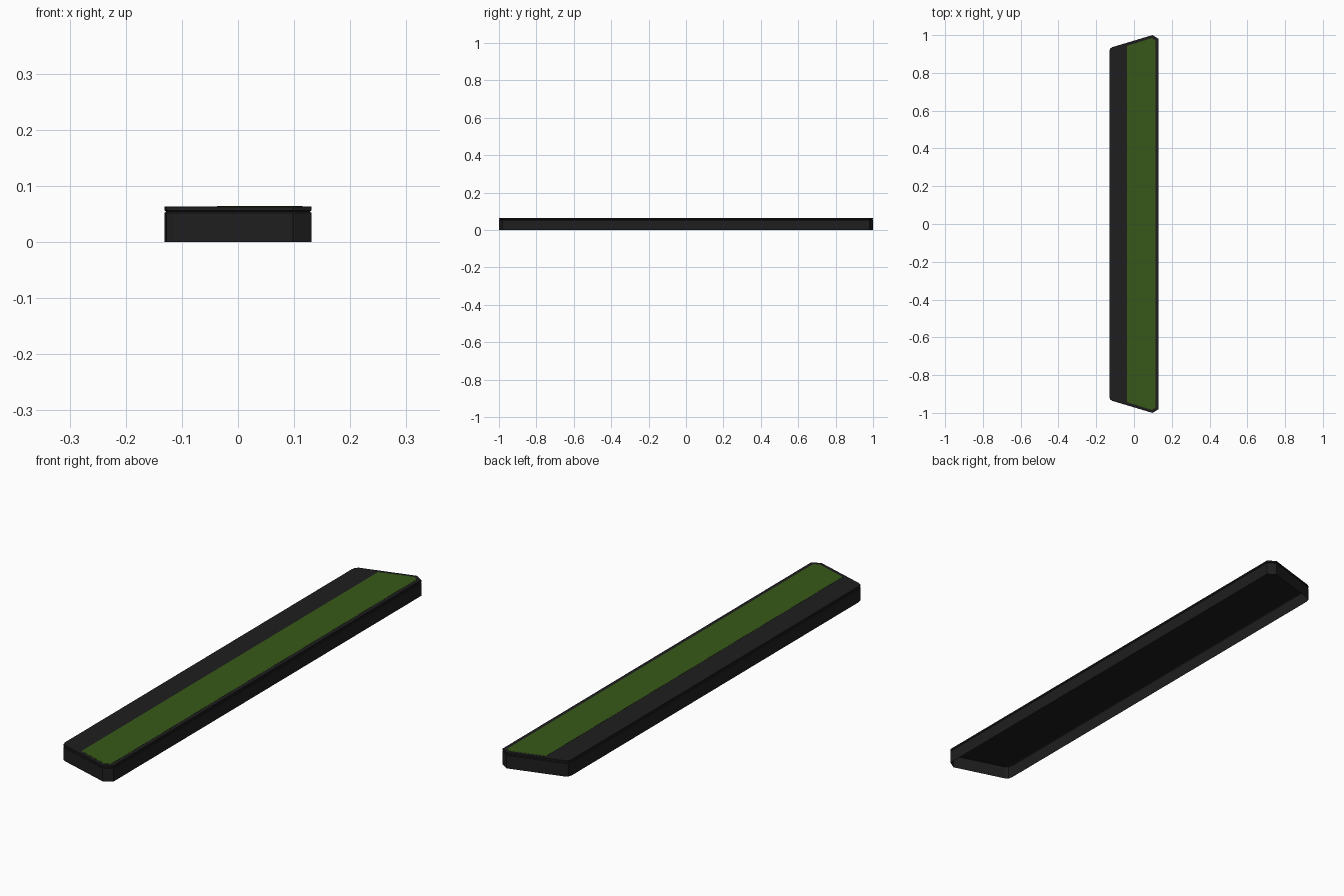
import bpy, bmesh

if "Cube" in bpy.data.objects:
    bpy.data.objects.remove(bpy.data.objects["Cube"])

# Half outline (y > 0) of the tapered plank, left to right
HALF = [(-0.131, 0.912), (-0.127, 0.928), (-0.116, 0.936), (0.098, 1.0), (0.131, 0.98)]
# Half outline of the green strip
STRIP = [(-0.037, 0.943), (0.094, 0.984), (0.115, 0.971)]


def material(name, color):
    m = bpy.data.materials.new(name)
    m.diffuse_color = (*color, 1)
    m.use_nodes = True
    m.node_tree.nodes["Principled BSDF"].inputs["Base Color"].default_value = m.diffuse_color
    return m


def mirrored(half):
    return half + [(x, -y) for x, y in reversed(half)]


def inset(points, d):
    return [(x * (1 - d / 0.131), y * (1 - d)) for x, y in points]


def loft(name, points, rings, mat, cap_bottom, cap_top):
    """Stack (inset, z) rings of one outline, with optional caps."""
    bm = bmesh.new()
    loops = [[bm.verts.new((x, y, z)) for x, y in inset(points, d)] for d, z in rings]
    n = len(points)
    for a, b in zip(loops, loops[1:]):
        for i in range(n):
            j = (i + 1) % n
            bm.faces.new((a[j], a[i], b[i], b[j]))
    if cap_bottom:
        bm.faces.new(loops[0])
    if cap_top:
        bm.faces.new(loops[-1][::-1])
    me = bpy.data.meshes.new(name)
    bm.to_mesh(me)
    bm.free()
    me.materials.append(mat)
    ob = bpy.data.objects.new(name, me)
    bpy.context.collection.objects.link(ob)
    return ob


black = material("black", (0.013, 0.013, 0.014))
green = material("green", (0.038, 0.098, 0.009))
outline = mirrored(HALF)

# Hollow skirt, open underneath
loft("base_skirt", outline, [(0, 0), (0, 0.052), (0.003, 0.054)], black, False, False)
# Lid above the thin seam
loft("top_lid", outline, [(0.003, 0.054), (0, 0.056), (0, 0.0625), (0.001, 0.0636)],
     black, True, True)
# Green strip laid in the top
loft("green_strip", mirrored(STRIP), [(0, 0.0636), (0, 0.0642)], green, False, True)
